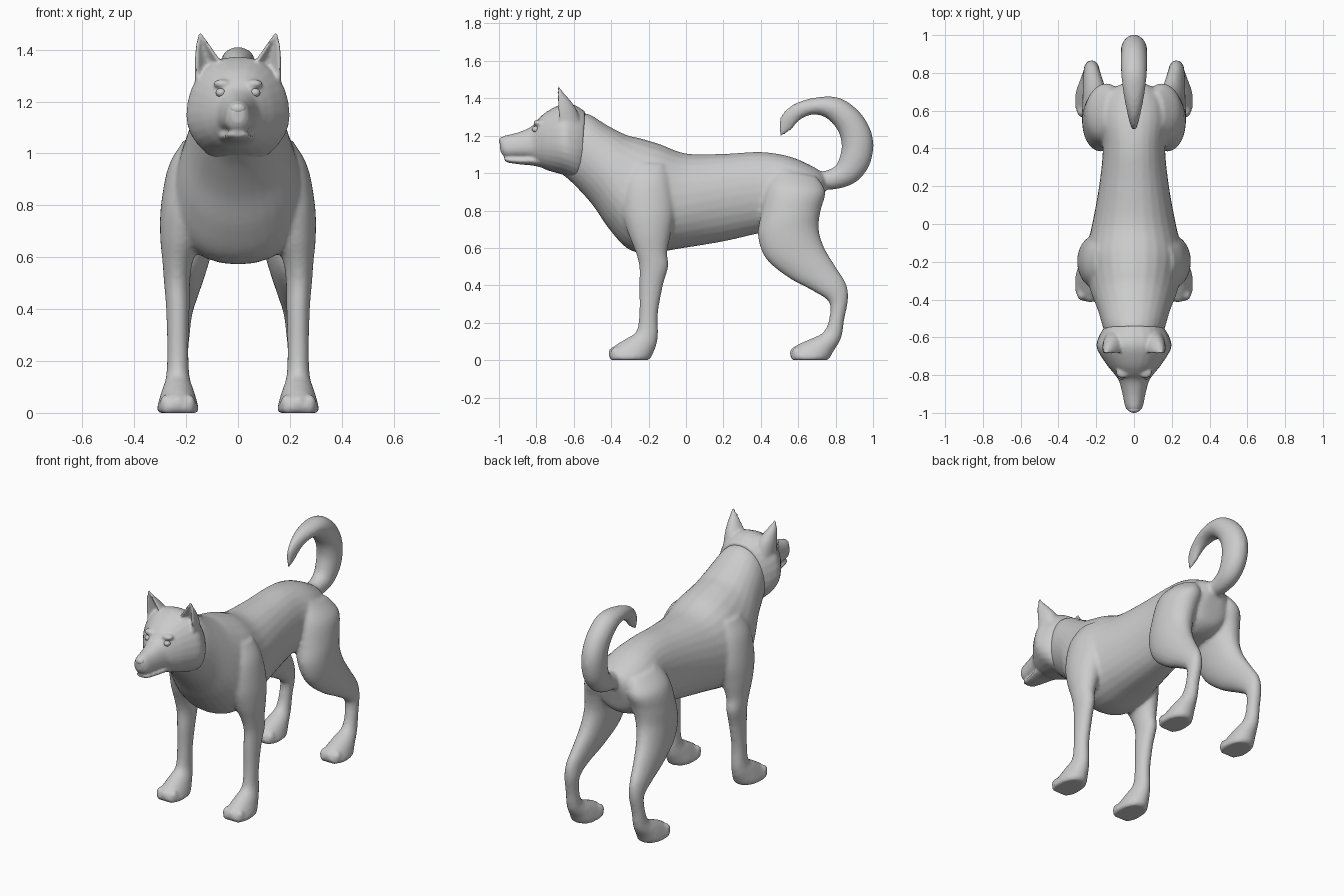
import bpy, bmesh, math
from mathutils import Vector, Matrix

fur = bpy.data.materials.new("grey_fur")
fur.diffuse_color = (0.6, 0.6, 0.6, 1)
SEG, SUB = 28, 5


def spline(a, b, c, d, t):
    return [0.5 * (2 * q + (r - p) * t + (2 * p - 5 * q + 4 * r - s) * t * t
                   + (3 * q - p - 3 * r + s) * t ** 3) for p, q, r, s in zip(a, b, c, d)]


def loft(bm, rows, side=1, power=1.0, scoop=0.0):
    """Skin smooth rings. Row: edge A (y, z), edge B (y, z), centre x, half width,
    share of the way from A to B where the ring is widest."""
    n = len(rows)
    fine = []
    for i in range(n - 1):
        a, d = rows[max(i - 1, 0)], rows[min(i + 2, n - 1)]
        fine += [spline(a, rows[i], rows[i + 1], d, k / SUB) for k in range(SUB)]
    fine.append(rows[-1])
    rings = []
    for ya, za, yb, zb, x, w, f in fine:
        ring = []
        for k in range(SEG):
            t = 2 * math.pi * k / SEG
            c, s = math.cos(t), math.sin(t)
            if c > 0:
                c *= 1 - scoop * c * c
            u = f - c * f if c > 0 else f - c * (1 - f)
            px = x + max(w, 0.002) * math.copysign(abs(s) ** power, s)
            ring.append(bm.verts.new((side * px, ya + (yb - ya) * u,
                                      max(0.0, za + (zb - za) * u))))
        rings.append(ring)
    for r0, r1 in zip(rings, rings[1:]):
        for k in range(SEG):
            j = (k + 1) % SEG
            bm.faces.new((r0[k], r0[j], r1[j], r1[k]))
    bm.faces.new(rings[0])
    bm.faces.new(rings[-1][::-1])


def ball(bm, loc, size):
    m = Matrix.Translation(Vector(loc)) @ Matrix.Diagonal((*size, 1))
    bmesh.ops.create_uvsphere(bm, u_segments=20, v_segments=12, radius=1, matrix=m)


def finish(bm, name, voxel=None, smooth=4):
    bmesh.ops.recalc_face_normals(bm, faces=bm.faces[:])
    for f in bm.faces:
        f.smooth = True
    me = bpy.data.meshes.new(name)
    bm.to_mesh(me)
    bm.free()
    me.materials.append(fur)
    ob = bpy.data.objects.new(name, me)
    bpy.context.collection.objects.link(ob)
    if voxel:
        rm = ob.modifiers.new("merge", 'REMESH')
        rm.mode, rm.voxel_size, rm.use_smooth_shade = 'VOXEL', voxel, True
        sm = ob.modifiers.new("soften", 'SMOOTH')
        sm.factor, sm.iterations = 0.5, smooth
    return ob


# Neck, chest, belly and rump
torso = [
    (-.60, 1.32, -.67, 1.00, 0, .13, .5), (-.52, 1.315, -.60, .94, 0, .16, .5),
    (-.42, 1.255, -.50, .83, 0, .19, .5), (-.32, 1.205, -.41, .70, 0, .225, .55),
    (-.24, 1.185, -.31, .595, 0, .25, .6), (-.14, 1.155, -.20, .572, 0, .262, .6),
    (0, 1.105, -.03, .597, 0, .225, .55), (.2, 1.103, .2, .635, 0, .185, .5),
    (.4, 1.113, .4, .68, 0, .165, .5), (.55, 1.09, .53, .70, 0, .18, .5),
    (.66, 1.045, .62, .71, 0, .17, .5), (.73, 1.0, .69, .75, 0, .12, .5),
    (.755, .95, .72, .83, 0, .05, .5)]

# Shoulder down to front paw
front_leg = [
    (-.28, 1.05, -.12, 1.05, .18, .03, .5), (-.33, .95, -.08, .95, .19, .078, .5),
    (-.34, .8, -.06, .8, .205, .092, .5), (-.31, .68, -.08, .68, .22, .08, .5),
    (-.27, .58, -.10, .58, .233, .058, .5), (-.25, .5, -.095, .5, .235, .05, .5),
    (-.25, .4, -.123, .4, .232, .045, .5), (-.25, .25, -.15, .25, .232, .041, .5),
    (-.265, .155, -.15, .13, .232, .045, .5), (-.32, .115, -.17, .05, .232, .062, .5),
    (-.37, .085, -.22, -.02, .232, .078, .6), (-.40, .06, -.33, -.025, .232, .077, .6),
    (-.412, .03, -.40, -.01, .232, .05, .6)]

# Thigh down to hind paw
hind_leg = [
    (.48, 1.02, .70, .98, .12, .04, .5), (.43, .92, .745, .9, .145, .10, .5),
    (.40, .78, .72, .8, .165, .105, .5), (.385, .66, .71, .7, .18, .095, .5),
    (.43, .54, .74, .6, .195, .08, .5), (.55, .44, .80, .5, .21, .062, .5),
    (.68, .37, .855, .41, .222, .048, .5), (.765, .31, .867, .33, .225, .041, .5),
    (.765, .22, .847, .22, .23, .038, .5), (.735, .15, .83, .12, .232, .043, .5),
    (.67, .115, .79, .05, .232, .062, .5), (.60, .085, .74, -.02, .232, .078, .6),
    (.57, .06, .64, -.025, .232, .077, .6), (.558, .03, .57, -.01, .232, .05, .6)]

# Curled tail, outer edge then inner edge
tail = [
    (.66, .93, .68, 1.02, 0, .05, .5), (.78, .912, .73, 1.01, 0, .05, .5),
    (.90, .947, .80, 1.04, 0, .06, .5), (.975, 1.03, .83, 1.12, 0, .068, .5),
    (1.002, 1.14, .828, 1.18, 0, .07, .5), (.983, 1.24, .81, 1.23, 0, .07, .5),
    (.92, 1.335, .775, 1.275, 0, .07, .5), (.82, 1.402, .73, 1.305, 0, .066, .5),
    (.70, 1.405, .67, 1.312, 0, .055, .5), (.58, 1.37, .61, 1.285, 0, .037, .5),
    (.505, 1.30, .56, 1.23, 0, .02, .5), (.497, 1.20, .51, 1.195, 0, .006, .5)]

bm = bmesh.new()
loft(bm, torso, power=.92)
loft(bm, tail)
for side in (-1, 1):
    loft(bm, front_leg, side)
    loft(bm, hind_leg, side)
    # toes
    for y in (-.375, .595):
        for dx in (-.045, 0, .045):
            ball(bm, (side * (.232 + dx), y - (.012 if dx == 0 else 0), .037),
                 (.024, .03, .034))
finish(bm, "body", .011)

# Skull with cheek ruff and upper muzzle
head = [
    (-.998, 1.182, -.992, 1.115, 0, .022, .5), (-.972, 1.199, -.965, 1.085, 0, .046, .6),
    (-.90, 1.217, -.90, 1.08, 0, .061, .6), (-.83, 1.247, -.83, 1.07, 0, .08, .6),
    (-.79, 1.29, -.79, 1.04, 0, .108, .55), (-.74, 1.332, -.74, 1.015, 0, .148, .55),
    (-.66, 1.37, -.655, .99, 0, .197, .58), (-.60, 1.366, -.595, .965, 0, .187, .58),
    (-.54, 1.33, -.56, .96, 0, .16, .55)]

# Lower jaw
jaw = [
    (-.972, 1.08, -.968, 1.065, 0, .025, .4), (-.95, 1.081, -.945, 1.055, 0, .043, .4),
    (-.88, 1.082, -.88, 1.046, 0, .056, .4), (-.80, 1.09, -.80, 1.037, 0, .074, .4),
    (-.70, 1.10, -.70, 1.005, 0, .08, .5)]

# Pointed ear, hollow at the front
ear = [
    (-.735, 1.28, -.56, 1.27, .108, .058, .5), (-.73, 1.34, -.585, 1.34, .113, .054, .5),
    (-.72, 1.39, -.62, 1.39, .127, .037, .5), (-.705, 1.435, -.655, 1.43, .139, .02, .5),
    (-.692, 1.468, -.68, 1.466, .147, .006, .5)]

bm = bmesh.new()
loft(bm, head, power=.88)
loft(bm, jaw)
for side in (-1, 1):
    loft(bm, ear, side, scoop=1.2)
    # brow ridge
    ball(bm, (side * .06, -.785, 1.268), (.036, .032, .018))
finish(bm, "head", .008, 3)

# Eyes and nose
for side, label in ((-1, "right"), (1, "left")):
    bm = bmesh.new()
    ball(bm, (side * .066, -.803, 1.234), (.02, .02, .017))
    finish(bm, label + "_eye")
bm = bmesh.new()
ball(bm, (0, -.98, 1.172), (.03, .02, .022))
finish(bm, "nose")
